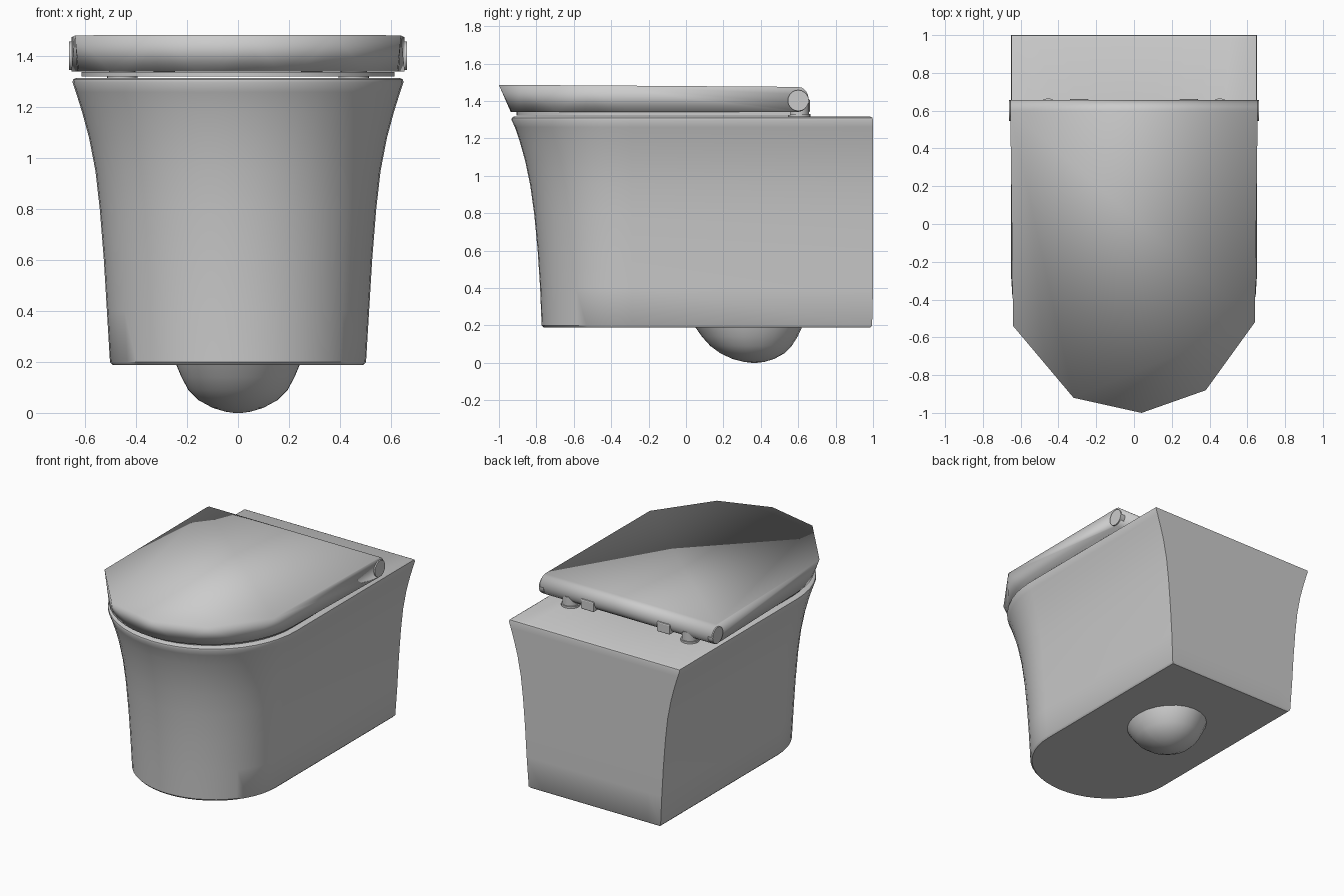
import bpy, bmesh
from math import sin, cos, pi, radians

if "Cube" in bpy.data.objects:
    bpy.data.objects.remove(bpy.data.objects["Cube"])

ARC, BACK = 24, 10


def ring(z, w, front, back, y0, square=True):
    """U-shaped outline (square back) or egg-shaped outline (round back)."""
    pts = []
    for i in range(ARC + 1):
        a = pi * i / ARC
        pts.append((w * cos(a), y0 - (y0 - front) * sin(a), z))
    for i in range(BACK + 1):
        if square:
            pts.append((-w + 2 * w * i / BACK, back, z))
        else:
            a = pi * (i + 1) / (BACK + 2)
            pts.append((-w * cos(a), y0 + (back - y0) * sin(a), z))
    return pts


def finish(name, bm, angle):
    bmesh.ops.recalc_face_normals(bm, faces=bm.faces[:])
    me = bpy.data.meshes.new(name)
    bm.to_mesh(me)
    bm.free()
    ob = bpy.data.objects.new(name, me)
    bpy.context.collection.objects.link(ob)
    bpy.ops.object.select_all(action='DESELECT')
    ob.select_set(True)
    bpy.context.view_layer.objects.active = ob
    bpy.ops.object.shade_smooth_by_angle(angle=radians(angle))
    return ob


def loft(name, rings, closed=False, angle=40):
    """Skin a stack of rings; cap the ends or join last ring to first."""
    bm = bmesh.new()
    vs = [[bm.verts.new(p) for p in r] for r in rings]
    pairs = list(zip(vs, vs[1:])) + ([(vs[-1], vs[0])] if closed else [])
    for a, b in pairs:
        for i in range(len(a)):
            j = (i + 1) % len(a)
            bm.faces.new((a[i], a[j], b[j], b[i]))
    if not closed:
        bm.faces.new(vs[0])
        bm.faces.new(vs[-1])
    return finish(name, bm, angle)


def cylinder(name, loc, r, depth, axis='Z'):
    rot = (0, pi / 2, 0) if axis == 'X' else (0, 0, 0)
    bpy.ops.mesh.primitive_cylinder_add(vertices=20, radius=r, depth=depth,
                                        location=loc, rotation=rot)
    ob = bpy.context.object
    ob.name = name
    bpy.ops.object.shade_smooth_by_angle(angle=radians(40))
    return ob


# Flared bowl body: outer skin going up, over the rim, then down the basin
outer = [(0.188, 0.492, -0.76, 0.985), (0.20, 0.503, -0.772, 0.995),
         (0.40, 0.515, -0.78, 1), (0.60, 0.527, -0.793, 1),
         (0.80, 0.543, -0.812, 1), (0.95, 0.56, -0.833, 1),
         (1.08, 0.585, -0.86, 1), (1.18, 0.612, -0.888, 1),
         (1.26, 0.637, -0.915, 1), (1.298, 0.65, -0.933, 1),
         (1.31, 0.648, -0.931, 0.997), (1.316, 0.636, -0.92, 0.985)]
basin = [(1.316, 0.45, -0.74, 0.38, -0.2), (1.29, 0.43, -0.72, 0.36, -0.2),
         (0.95, 0.40, -0.62, 0.36, -0.12), (0.60, 0.31, -0.35, 0.45, 0.08),
         (0.30, 0.20, 0.12, 0.55, 0.33)]
loft("bowl_body", [ring(z, w, f, b, -0.29) for z, w, f, b in outer]
     + [ring(*r, square=False) for r in basin])

# Rounded trap bulging out below the body
trap = [(0.26, 0.26, 0.0, 0.64, 0.33), (0.19, 0.243, 0.05, 0.62, 0.34),
        (0.14, 0.222, 0.085, 0.597, 0.34), (0.09, 0.195, 0.13, 0.565, 0.345),
        (0.05, 0.155, 0.185, 0.525, 0.35), (0.02, 0.10, 0.25, 0.47, 0.36),
        (0.005, 0.05, 0.31, 0.42, 0.365), (0.0, 0.015, 0.35, 0.38, 0.365)]
loft("trap_bulge", [ring(*r, square=False) for r in trap])

# Thin seat ring between body and lid
loft("seat", [ring(1.322, 0.615, -0.905, 0.56, -0.29),
              ring(1.340, 0.615, -0.905, 0.56, -0.29),
              ring(1.340, 0.40, -0.68, 0.32, -0.2, False),
              ring(1.322, 0.40, -0.68, 0.32, -0.2, False)], closed=True)

# Lid: faceted top outline tapering in to a rounded lower edge, rolled back edge
pts = [(-0.64, -0.54, 1.483), (-0.32, -0.92, 1.485), (0.04, -1.0, 1.485),
       (0.38, -0.88, 1.485), (0.64, -0.52, 1.483)]
pts += ring(1.341, 0.632, -0.937, 0.58, -0.3)
for s in (-1, 1):
    for i in range(9):
        a = pi / 2 - pi * i / 8
        pts.append((s * 0.655, 0.6 + 0.056 * cos(a), 1.408 + 0.067 * sin(a)))
bm = bmesh.new()
for p in pts:
    bm.verts.new(p)
bmesh.ops.convex_hull(bm, input=bm.verts[:])
bmesh.ops.delete(bm, geom=[v for v in bm.verts if not v.link_faces], context='VERTS')
bmesh.ops.dissolve_limit(bm, angle_limit=radians(1), verts=bm.verts[:], edges=bm.edges[:])
finish("lid", bm, 180)

# Hinge barrel, posts and blocks, mirrored left and right
for s, side in ((-1, "left"), (1, "right")):
    cylinder("hinge_cap_" + side, (s * 0.645, 0.6, 1.402), 0.056, 0.036, 'X')
    cylinder("hinge_post_" + side, (s * 0.455, 0.605, 1.35), 0.052, 0.08)
    cylinder("hinge_foot_" + side, (s * 0.455, 0.605, 1.322), 0.06, 0.014)
    bpy.ops.mesh.primitive_cube_add(size=1, location=(s * 0.29, 0.628, 1.375))
    block = bpy.context.object
    block.name = "hinge_block_" + side
    block.scale = (0.10, 0.07, 0.07)
    bpy.ops.object.transform_apply(location=False, rotation=False, scale=True)
    bev = block.modifiers.new("soft_edges", 'BEVEL')
    bev.width, bev.segments = 0.008, 2
